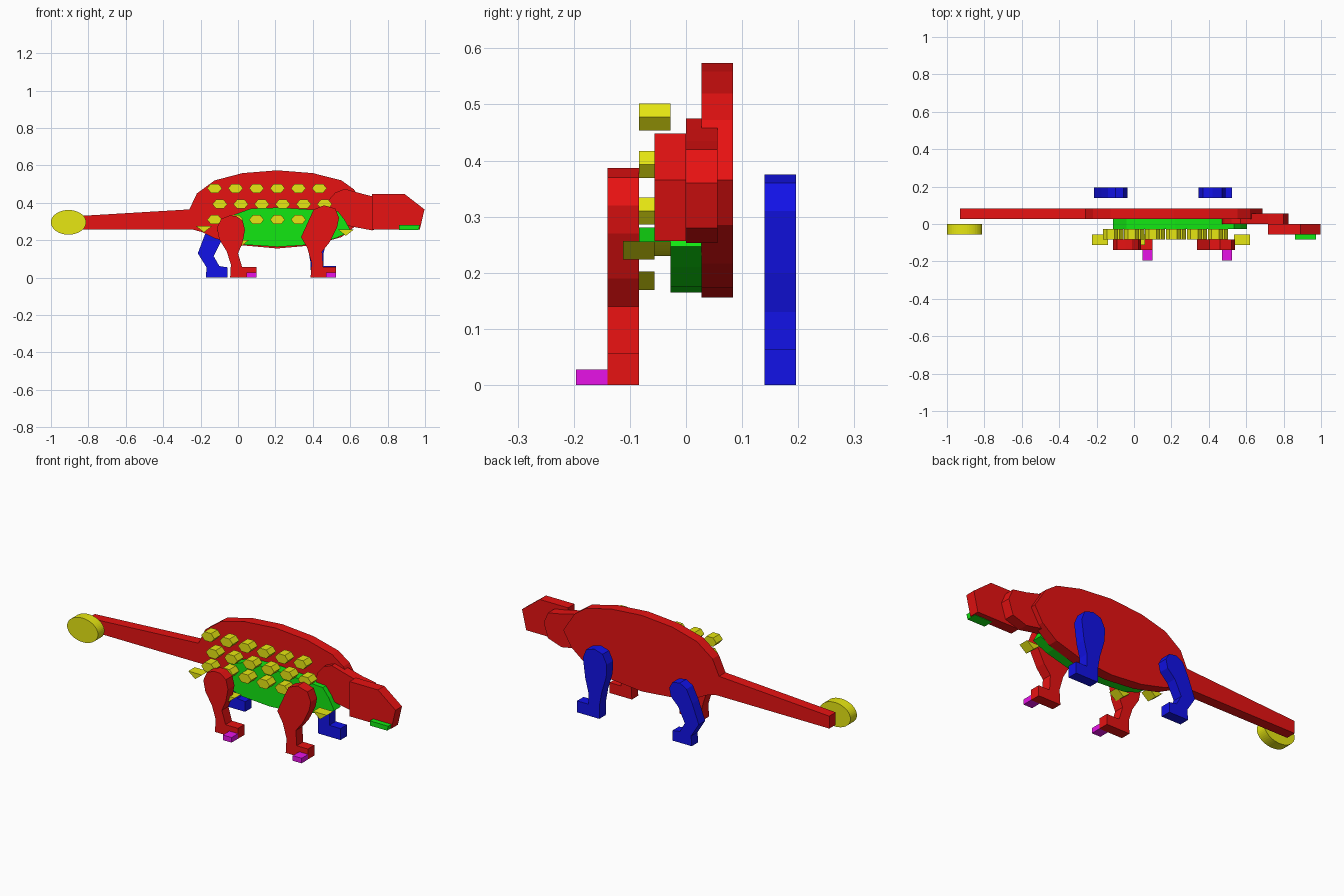
import bpy, bmesh, math


def paint(name, r, g, b):
    m = bpy.data.materials.new(name)
    m.diffuse_color = (r, g, b, 1)
    return m


HI, LO = 0.8, 0.006
RED = paint("red", HI, LO, LO)
YELLOW = paint("yellow", HI, HI, LO)
GREEN = paint("green", LO, HI, LO)
BLUE = paint("blue", LO, LO, HI)
MAGENTA = paint("magenta", HI, LO, HI)
T = 0.056  # thickness of every slab


def slab(name, outline, y, mat):
    """Extrude an x-z outline backwards from y by one slab thickness."""
    bm = bmesh.new()
    face = bm.faces.new([bm.verts.new((x, y, z)) for x, z in outline])
    ext = bmesh.ops.extrude_face_region(bm, geom=[face])
    moved = [v for v in ext["geom"] if isinstance(v, bmesh.types.BMVert)]
    bmesh.ops.translate(bm, verts=moved, vec=(0, T, 0))
    bmesh.ops.recalc_face_normals(bm, faces=bm.faces)
    me = bpy.data.meshes.new(name)
    bm.to_mesh(me)
    bm.free()
    me.materials.append(mat)
    ob = bpy.data.objects.new(name, me)
    bpy.context.collection.objects.link(ob)
    return ob


def rect(x0, x1, z0, z1):
    return [(x0, z0), (x1, z0), (x1, z1), (x0, z1)]


# Body with tail in one outline
slab("body_and_tail", [
    (-0.93, 0.257), (-0.24, 0.257), (-0.19, 0.243), (-0.125, 0.21),
    (0.024, 0.173), (0.21, 0.156), (0.40, 0.173), (0.553, 0.217),
    (0.64, 0.285), (0.687, 0.365), (0.62, 0.472), (0.553, 0.52), (0.40, 0.559),
    (0.21, 0.574), (0.024, 0.559), (-0.125, 0.52), (-0.22, 0.45),
    (-0.26, 0.365), (-0.93, 0.325)], T / 2, RED)

# Neck, head and jaw
slab("neck", [
    (0.47, 0.37), (0.485, 0.415), (0.52, 0.455), (0.57, 0.475), (0.64, 0.455),
    (0.717, 0.435), (0.80, 0.42), (0.826, 0.36), (0.80, 0.28), (0.717, 0.253),
    (0.60, 0.275), (0.52, 0.305)], 0, RED)
slab("head", [(0.717, 0.257), (0.972, 0.257), (0.997, 0.365), (0.89, 0.448),
              (0.717, 0.448)], -T, RED)
slab("jaw", [(0.86, 0.255), (0.966, 0.255), (0.972, 0.281), (0.86, 0.281)],
     -1.5 * T, GREEN)

# Belly
slab("belly", [
    (-0.112, 0.25), (-0.05, 0.205), (0.04, 0.176), (0.21, 0.165),
    (0.39, 0.176), (0.52, 0.21), (0.605, 0.247), (0.57, 0.31), (0.535, 0.355),
    (0.38, 0.365), (0.22, 0.375), (0.07, 0.37), (-0.04, 0.33)],
     -T / 2, GREEN)

# Tail club
slab("tail_club", [(-0.906 + 0.094 * math.cos(a), 0.296 + 0.066 * math.sin(a))
                   for a in [i * math.tau / 48 for i in range(48)]], -T, YELLOW)

# Three rows of hexagonal armour plates
for row, (x0, z) in enumerate([(-0.125, 0.478), (-0.097, 0.393), (-0.125, 0.31)]):
    for i in range(6):
        x = x0 + i * 0.112
        slab(f"armour_plate_{row}_{i}", [
            (x - 0.04, z), (x - 0.02, z - 0.024), (x + 0.02, z - 0.024),
            (x + 0.04, z), (x + 0.02, z + 0.024), (x - 0.02, z + 0.024)],
             -1.5 * T, YELLOW)

# Side spikes pointing down
for i, (x, z) in enumerate([(-0.182, 0.275), (0.018, 0.202), (0.577, 0.257)]):
    slab(f"side_spike_{i}", [(x - 0.042, z), (x, z - 0.033), (x + 0.042, z)],
         -2 * T, YELLOW)

# Near legs
slab("near_hind_leg", [
    (-0.042, 0), (0.098, 0), (0.098, 0.057), (0.022, 0.057), (0.0, 0.13),
    (0.024, 0.185), (0.037, 0.255), (0.025, 0.305), (-0.01, 0.33),
    (-0.045, 0.332), (-0.09, 0.315), (-0.113, 0.265), (-0.10, 0.205),
    (-0.06, 0.14), (-0.038, 0.07)], -2.5 * T, RED)
slab("near_front_leg", [
    (0.388, 0), (0.523, 0), (0.523, 0.057), (0.455, 0.057), (0.45, 0.14),
    (0.49, 0.19), (0.53, 0.27), (0.54, 0.32), (0.52, 0.37), (0.46, 0.387),
    (0.405, 0.365), (0.375, 0.30), (0.337, 0.217), (0.37, 0.16),
    (0.393, 0.08)], -2.5 * T, RED)

# Far legs
slab("far_hind_leg", [
    (-0.172, 0), (-0.055, 0), (-0.055, 0.055), (-0.10, 0.062), (-0.13, 0.115),
    (-0.09, 0.195), (-0.045, 0.24), (-0.035, 0.285), (-0.055, 0.32),
    (-0.10, 0.328), (-0.14, 0.305), (-0.175, 0.235), (-0.215, 0.13),
    (-0.168, 0.055)], 2.5 * T, BLUE)
slab("far_front_leg", [
    (0.39, 0), (0.525, 0), (0.525, 0.063), (0.457, 0.063), (0.457, 0.13),
    (0.475, 0.20), (0.49, 0.31), (0.47, 0.36), (0.42, 0.375), (0.37, 0.36),
    (0.345, 0.31), (0.348, 0.24), (0.375, 0.15), (0.388, 0.08)], 2.5 * T, BLUE)

# Toes
slab("hind_toe", rect(0.045, 0.098, 0, 0.028), -3.5 * T, MAGENTA)
slab("front_toe", rect(0.47, 0.524, 0, 0.028), -3.5 * T, MAGENTA)
